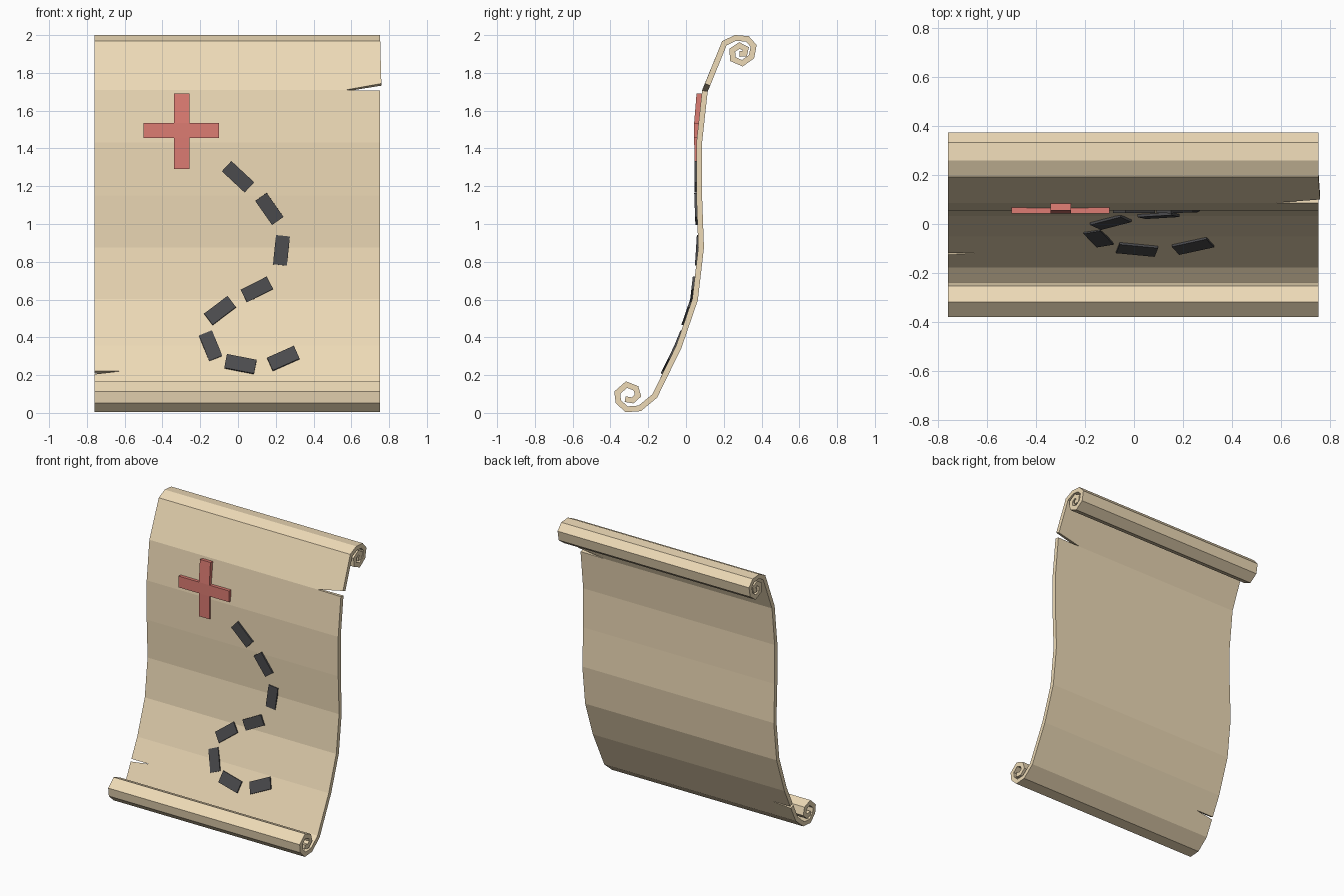
import bpy, bmesh
from math import radians, cos, sin
from mathutils import Vector

if "Cube" in bpy.data.objects:
    bpy.data.objects.remove(bpy.data.objects["Cube"])


def material(name, rgb):
    m = bpy.data.materials.new(name)
    m.diffuse_color = (*rgb, 1)
    m.use_nodes = True
    m.node_tree.nodes["Principled BSDF"].inputs["Base Color"].default_value = m.diffuse_color
    return m


def make(name, verts, faces, mat):
    me = bpy.data.meshes.new(name)
    me.from_pydata(verts, [], faces)
    bm = bmesh.new()
    bm.from_mesh(me)
    bmesh.ops.recalc_face_normals(bm, faces=bm.faces)
    bm.to_mesh(me)
    bm.free()
    me.materials.append(mat)
    ob = bpy.data.objects.new(name, me)
    bpy.context.collection.objects.link(ob)
    return ob


parchment = material("parchment", (0.85, 0.70, 0.47))
red = material("red_ink", (0.72, 0.20, 0.17))
dark = material("dark_ink", (0.07, 0.07, 0.075))

# Centre line of the sheet as (y, z): top curl, hanging sheet, bottom curl
top_roll = [(0.283, 1.9), (0.31, 1.902), (0.316, 1.928), (0.283, 1.945), (0.245, 1.92),
            (0.248, 1.873), (0.298, 1.851), (0.347, 1.886), (0.358, 1.943),
            (0.325, 1.98), (0.262, 1.985), (0.203, 1.957)]
sheet = [(0.10, 1.705), (0.07, 1.43), (0.07, 1.15), (0.08, 0.875), (0.048, 0.6),
         (-0.038, 0.35), (-0.104, 0.215)]
bottom_roll = [(-0.165, 0.09), (-0.245, 0.024), (-0.315, 0.019), (-0.358, 0.06),
               (-0.364, 0.107), (-0.315, 0.15), (-0.265, 0.13), (-0.254, 0.092),
               (-0.283, 0.066), (-0.322, 0.073)]
profile = top_roll + sheet + bottom_roll
columns = [-0.76, -0.62, 0.565, 0.753]

# Scroll: swept strip with a torn notch on each side
verts = [(x, y, z) for y, z in profile for x in columns]
n = len(columns)
tear_top, tear_low = profile.index(sheet[0]), profile.index(sheet[-1])
verts += [(0.759, 0.114, 1.738), (-0.76, -0.112, 0.199)]
flap_top, flap_low = len(verts) - 2, len(verts) - 1
faces = []
for r in range(len(profile) - 1):
    for c in range(n - 1):
        f = [r * n + c, r * n + c + 1, (r + 1) * n + c + 1, (r + 1) * n + c]
        if r + 1 == tear_top and c == n - 2:
            f[2] = flap_top
        if r == tear_low and c == 0:
            f[0] = flap_low
        faces.append(f)
scroll = make("scroll_sheet", verts, faces, parchment)
mod = scroll.modifiers.new("thickness", "SOLIDIFY")
mod.thickness, mod.offset, mod.use_even_offset = 0.03, 0, True


def front(z):
    """y of the sheet's front surface at height z"""
    pts = sheet + bottom_roll[:1]
    for (y0, z0), (y1, z1) in zip(pts, pts[1:]):
        if z >= z1:
            break
    return y0 + (y1 - y0) * (z - z0) / (z1 - z0) - 0.016


# Red cross: a plus outline that follows the sheet
xs, zs = [-0.50, -0.34, -0.257, -0.10], [1.29, 1.455, 1.535, 1.692]
ys = [0.046, 0.043, 0.043, 0.056]
cv = [(x, y, z) for y, z in zip(ys, zs) for x in xs]
cf = [[r * 4 + c, r * 4 + c + 1, r * 4 + c + 5, r * 4 + c + 4]
      for r in range(3) for c in range(3) if r == 1 or c == 1]
used = sorted({i for f in cf for i in f})
cross = make("cross_mark", [cv[i] for i in used],
             [[used.index(i) for i in f] for f in cf], red)
if cross.data.polygons[0].normal.y > 0:
    cross.data.flip_normals()
mod = cross.modifiers.new("thickness", "SOLIDIFY")
mod.thickness, mod.offset = 0.028, -1

# Dashed trail: (x, z, angle, length)
trail = [(0.0, 1.25, -43, 0.165), (0.166, 1.08, -55, 0.155), (0.23, 0.86, 84, 0.155),
         (0.10, 0.653, 27, 0.155), (-0.095, 0.54, 37, 0.155), (-0.145, 0.353, -68, 0.145),
         (0.013, 0.256, -11, 0.16), (0.24, 0.286, 24, 0.155)]
for i, (cx, cz, ang, length) in enumerate(trail):
    a = radians(ang)
    slope = (front(cz + 0.05) - front(cz - 0.05)) / 0.1
    normal = Vector((0, -1, slope)).normalized()
    dv = []
    for depth in (-0.014, 0.010):
        for u, v in ((-1, -1), (1, -1), (1, 1), (-1, 1)):
            du, dw = u * length / 2, v * 0.037
            dx, dz = du * cos(a) - dw * sin(a), du * sin(a) + dw * cos(a)
            dv.append(Vector((cx + dx, front(cz) + slope * dz, cz + dz)) + normal * depth)
    df = [(0, 1, 2, 3), (4, 5, 6, 7)] + [(k, (k + 1) % 4, (k + 1) % 4 + 4, k + 4) for k in range(4)]
    make(f"trail_dash_{i + 1}", dv, df, dark)
